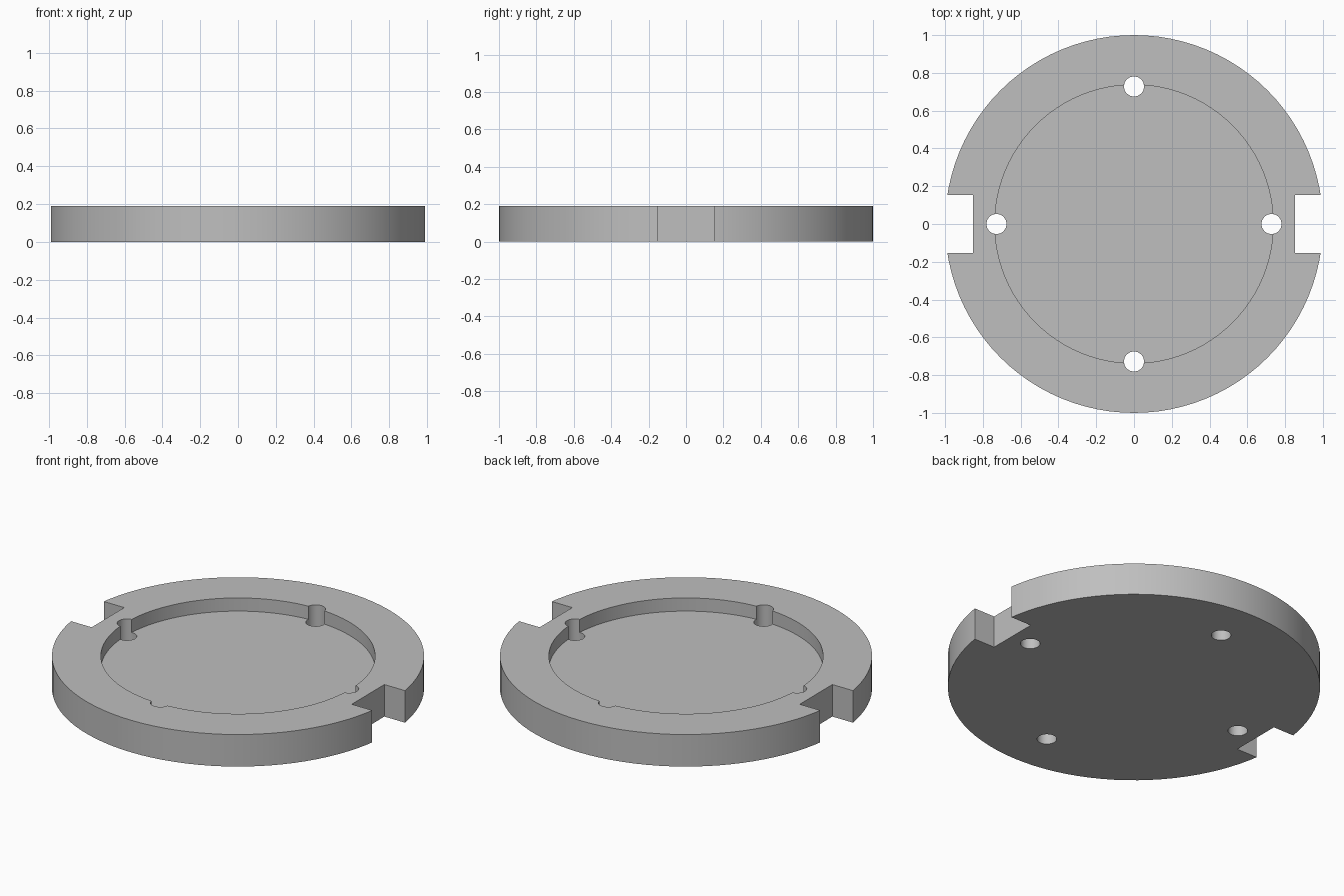
import bpy
from math import cos, sin, pi

cube = bpy.data.objects.get("Cube")
if cube:
    bpy.data.objects.remove(cube, do_unlink=True)

HEIGHT = 0.19
FLOOR = 0.112
HOLE_RING = 0.728

grey = bpy.data.materials.new("plain grey")
grey.use_nodes = True
colour = (0.52, 0.52, 0.52, 1)
grey.diffuse_color = colour
grey.node_tree.nodes["Principled BSDF"].inputs["Base Color"].default_value = colour


def cylinder(name, radius, low, high, sides, x=0, y=0):
    bpy.ops.mesh.primitive_cylinder_add(
        vertices=sides, radius=radius, depth=high - low,
        location=(x, y, (low + high) / 2))
    obj = bpy.context.object
    obj.name = name
    obj.data.materials.append(grey)
    return obj


def block(name, x, width, depth):
    bpy.ops.mesh.primitive_cube_add(size=1, location=(x, 0, HEIGHT / 2))
    obj = bpy.context.object
    obj.name = name
    obj.scale = (width, depth, 1)
    obj.data.materials.append(grey)
    return obj


# Round plate
plate = cylinder("round_plate", 1, 0, HEIGHT, 96)

# Cutters: shallow recess, four through holes, two side notches
cutters = [cylinder("recess_cutter", 0.737, FLOOR, 1, 96)]
for i in range(4):
    a = i * pi / 2
    cutters.append(cylinder("hole_cutter", 0.053, -1, 1, 32,
                            HOLE_RING * cos(a), HOLE_RING * sin(a)))
for side in (-1, 1):
    cutters.append(block("notch_cutter", side * 1.353, 1, 0.306))

# Cut the plate and discard the cutters
for cutter in cutters:
    mod = plate.modifiers.new("cut", "BOOLEAN")
    mod.operation = "DIFFERENCE"
    mod.solver = "EXACT"
    mod.object = cutter
    bpy.context.view_layer.objects.active = plate
    bpy.ops.object.modifier_apply(modifier=mod.name)
    bpy.data.objects.remove(cutter, do_unlink=True)

# Soft round walls with crisp edges
bpy.ops.object.select_all(action="DESELECT")
plate.select_set(True)
bpy.context.view_layer.objects.active = plate
bpy.ops.object.shade_smooth_by_angle(angle=pi / 6)
